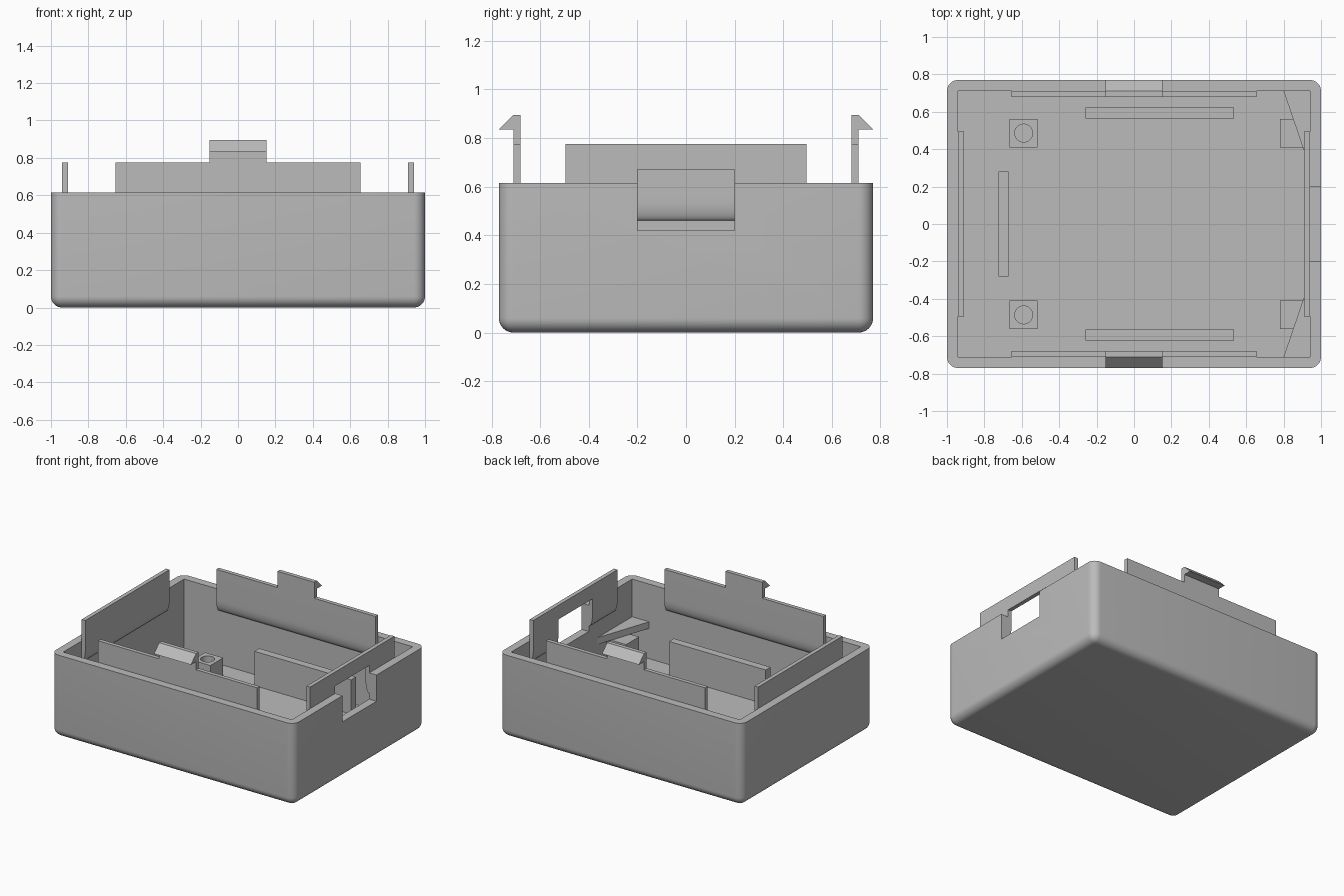
import bpy, bmesh, math
from mathutils import Vector

cube = bpy.data.objects.get("Cube")
if cube:
    bpy.data.objects.remove(cube, do_unlink=True)

grey = bpy.data.materials.new("plain_grey")
grey.use_nodes = True
COLOUR = (0.5, 0.5, 0.5, 1)
grey.diffuse_color = COLOUR
grey.node_tree.nodes["Principled BSDF"].inputs["Base Color"].default_value = COLOUR

HX, HY, RIM = 1.0, 0.77, 0.615     # outer half sizes and rim height
WALL, FLOOR, LIP_TOP = 0.06, 0.06, 0.775
IX, IY = HX - WALL, HY - WALL      # inner half sizes


def finish(name, bm):
    bmesh.ops.recalc_face_normals(bm, faces=bm.faces)
    mesh = bpy.data.meshes.new(name)
    bm.to_mesh(mesh)
    bm.free()
    obj = bpy.data.objects.new(name, mesh)
    bpy.context.collection.objects.link(obj)
    mesh.materials.append(grey)
    return obj


def activate(obj):
    bpy.ops.object.select_all(action='DESELECT')
    obj.select_set(True)
    bpy.context.view_layer.objects.active = obj


def smooth(obj):
    activate(obj)
    bpy.ops.object.shade_smooth_by_angle(angle=math.radians(30))


def box(name, low, high, radius=0):
    bm = bmesh.new()
    bmesh.ops.create_cube(bm, size=1)
    for v in bm.verts:
        v.co = Vector([l + (c + 0.5) * (h - l) for c, l, h in zip(v.co, low, high)])
    if radius:
        # round everything except the top edges
        edges = [e for e in bm.edges if min(v.co.z for v in e.verts) < low[2] + 0.001]
        bmesh.ops.bevel(bm, geom=edges, offset=radius, segments=8, profile=0.5,
                        affect='EDGES', clamp_overlap=True)
    return finish(name, bm)


def prism(name, points, start, end, place):
    """Extrude a closed 2D profile from start to end; place maps (u, v, t) to 3D."""
    bm = bmesh.new()
    ends = [[bm.verts.new(place(u, v, t)) for u, v in points] for t in (start, end)]
    bm.faces.new(ends[0])
    bm.faces.new(ends[1])
    for i in range(len(points)):
        j = (i + 1) % len(points)
        bm.faces.new((ends[0][i], ends[0][j], ends[1][j], ends[1][i]))
    return finish(name, bm)


def cut(obj, cutter):
    activate(obj)
    mod = obj.modifiers.new("cut", 'BOOLEAN')
    mod.operation, mod.solver, mod.object = 'DIFFERENCE', 'EXACT', cutter
    bpy.ops.object.modifier_apply(modifier=mod.name)
    bpy.data.objects.remove(cutter, do_unlink=True)


def port_cutter():
    return box("port_cutter", (IX - 0.1, -0.2, 0.42), (HX + 0.1, 0.2, 0.67))


# Hollow tray with rounded outer edges and a port in one end
tray = box("tray", (-HX, -HY, 0), (HX, HY, RIM), WALL)
cut(tray, box("cavity_cutter", (-IX, -IY, FLOOR), (IX, IY, RIM + 0.1)))
cut(tray, port_cutter())
smooth(tray)

# Inner lips with a rounded lower edge, profile in (distance from wall, height)
LIP, LOW, BEND = 0.03, 0.46, 0.09
arc = [math.pi / 2 * i / 8 for i in range(9)]
lip_profile = [(LIP * math.sin(a), LOW + BEND * (1 - math.cos(a))) for a in arc]
lip_profile += [(LIP, LIP_TOP), (0, LIP_TOP)]
clip_profile = [(LIP, LIP_TOP), (LIP, 0.895), (0, 0.895),
                (-0.06, 0.835), (0, 0.835), (0, LIP_TOP)]

for side, s in (("front", -1), ("back", 1)):
    along_x = lambda d, z, t, s=s: (t, s * (IY - d), z)
    smooth(prism(side + "_lip", lip_profile, -0.655, 0.655, along_x))
    prism(side + "_clip", clip_profile, -0.152, 0.152, along_x)

for side, s in (("right", -1), ("left", 1)):
    along_y = lambda d, z, t, s=s: (s * (IX - d), t, z)
    lip = prism(side + "_lip", lip_profile, -0.495, 0.495, along_y)
    if s > 0:
        cut(lip, port_cutter())
    smooth(lip)

# Upright ribs on the floor
box("right_rib", (-0.725, -0.28, FLOOR), (-0.67, 0.28, 0.315))
for side, s in (("front", -1), ("back", 1)):
    ys = sorted((s * 0.565, s * 0.622))
    box(side + "_rib", (-0.26, ys[0], FLOOR), (0.535, ys[1], 0.315))

    # Drilled screw post
    ys = sorted((s * 0.41, s * 0.562))
    post = box(side + "_screw_post", (-0.665, ys[0], FLOOR), (-0.515, ys[1], 0.2))
    bm = bmesh.new()
    bmesh.ops.create_cone(bm, cap_ends=True, segments=32, radius1=0.048,
                          radius2=0.048, depth=0.4)
    bmesh.ops.translate(bm, verts=bm.verts, vec=(-0.59, s * 0.486, 0.27))
    cut(post, finish("hole_cutter", bm))
    smooth(post)

    # Corner post carrying a triangular retaining shelf
    box(side + "_corner_post", (0.78, ys[0], FLOOR), (IX, ys[1], 0.285))
    prism(side + "_corner_shelf", [(0.8, IY), (IX, IY), (IX, 0.3)], 0.285, 0.335,
          lambda x, y, t, s=s: (x, s * y, t))
